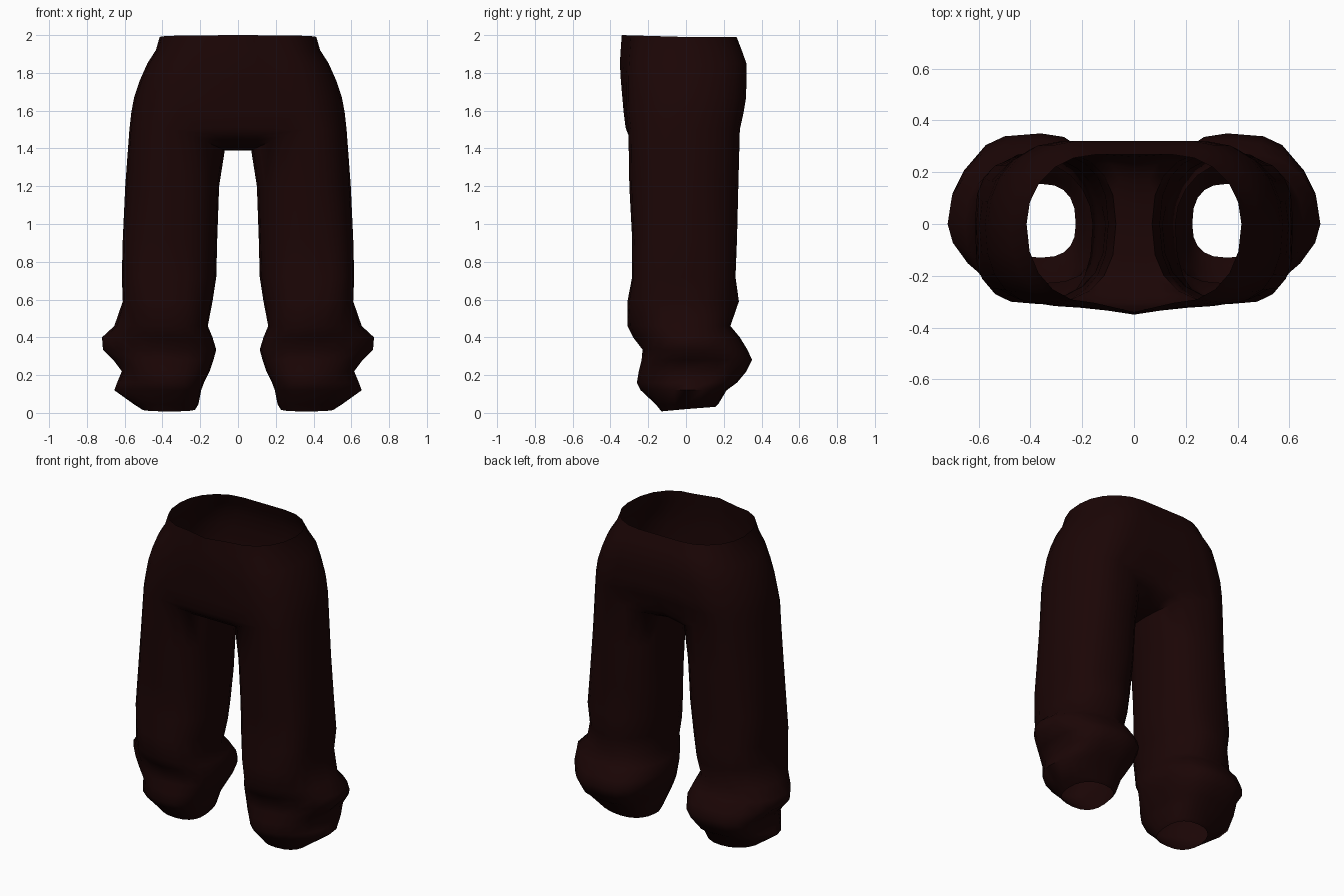
import bpy, bmesh, math

if "Cube" in bpy.data.objects:
    bpy.data.objects.remove(bpy.data.objects["Cube"])

N = 20                      # points around each leg
CX = 0.36                   # leg axis


def power(v, e=0.8):
    return math.copysign(abs(v) ** e, v) if abs(v) > 1e-6 else 0.0


# Leg rings: z, inner x, outer x, front y, back y,
# roundness front-outer, back-outer, back-inner
LEG = [
    (0.008, 0.225, 0.51, -0.13, 0.155, 0.8, 0.9, 0.8),
    (0.045, 0.21, 0.55, -0.16, 0.17, 0.9, 0.8, 0.8),
    (0.12, 0.195, 0.655, -0.24, 0.215, 1.15, 0.75, 0.8),
    (0.16, 0.18, 0.64, -0.26, 0.27, 1.1, 0.65, 0.8),
    (0.22, 0.15, 0.615, -0.25, 0.32, 0.9, 0.55, 0.8),
    (0.28, 0.13, 0.66, -0.235, 0.35, 0.9, 0.65, 0.8),
    (0.335, 0.115, 0.715, -0.23, 0.325, 1.05, 0.85, 0.85),
    (0.40, 0.135, 0.72, -0.28, 0.285, 1.15, 0.88, 0.95),
    (0.46, 0.16, 0.655, -0.31, 0.235, 0.95, 0.82, 1.05),
    (0.59, 0.135, 0.61, -0.31, 0.28, 0.65, 0.88, 1.1),
    (0.72, 0.115, 0.615, -0.285, 0.262, 0.56, 0.7, 1.0),
    (0.92, 0.11, 0.61, -0.285, 0.27, 0.65, 0.85, 0.85),
    (1.20, 0.10, 0.597, -0.30, 0.277, 0.8, 0.98, 0.8),
    (1.39, 0.07, 0.575, -0.305, 0.285, 0.85, 1.0, 0.8),
]

# Hip rings: z, arc centre x, outer x, front y, middle front y, back y
HIPS = [
    (1.59, 0.32, 0.565, -0.315, -0.33, 0.305),
    (1.67, 0.29, 0.55, -0.318, -0.337, 0.318),
    (1.76, 0.26, 0.52, -0.318, -0.345, 0.32),
    (1.85, 0.23, 0.48, -0.315, -0.35, 0.32),
    (1.92, 0.19, 0.435, -0.31, -0.346, 0.295),
    (1.99, 0.15, 0.415, -0.305, -0.34, 0.268),
]

bm = bmesh.new()


def strip(a, b, closed=False):
    for i in range(len(a) if closed else len(a) - 1):
        j = (i + 1) % len(a)
        bm.faces.new((a[i], a[j], b[j], b[i]))


# Leg with baggy cuff, angles start at the front and run round the outside
rings = []
for k, (z, xin, xout, yf, yb, ef, eb, ei) in enumerate(LEG):
    ring = []
    for i in range(N):
        a = -math.pi / 2 + 2 * math.pi * i / N
        c, s = math.cos(a), math.sin(a)
        if c < 0:
            e = 0.8 if s < 0 else ei
        else:
            e = ef if s < 0 else eb
        c, s = power(c, e), power(s, e)
        x = CX + c * ((xout - CX) if c > 0 else (CX - xin))
        y = s * (yb if s > 0 else -yf)
        zz = z
        if k == 0:
            zz += 0.012 * (1 + s)                 # hem lifts at the back
        elif k == len(LEG) - 1:
            zz += 0.11 * (1 - max(0, -math.cos(a)))  # leg top rises off the crotch
        ring.append(bm.verts.new((x, y, zz)))
    rings.append(ring)
for a, b in zip(rings, rings[1:]):
    strip(a, b, True)

# Crotch saddle from the inner half of the leg to the centre line
top = rings[-1]
inner = [top[0]] + top[:N // 2 - 1:-1]
centre, middle = [], []
for i, v in enumerate(inner):
    a = -math.pi / 2 + math.pi * i / (N // 2)
    back = i > N // 4
    y = power(math.sin(a), 0.9) * (0.26 if back else 0.32)
    z = 1.39 + (0.14 if back else 0.12) * (1 - math.cos(a))
    centre.append(bm.verts.new((0, y, z)))
    middle.append(bm.verts.new((v.co.x / 2, (y + v.co.y) / 2, (z + v.co.z) / 2)))
strip(inner, middle)
strip(middle, centre)

# Hips up to the open waist
prev = [centre[0], middle[0]] + top[:N // 2 + 1] + [middle[-1], centre[-1]]
for z, cx, xout, yf, ym, yb in HIPS:
    pts = [(0, ym), (cx / 2, (ym + yf) / 2)]
    for i in range(N // 2 + 1):
        a = -math.pi / 2 + 2 * math.pi * i / N
        e = 0.9 if i < N // 4 else 0.98
        s = power(math.sin(a), e)
        pts.append((cx + (xout - cx) * power(max(0, math.cos(a)), e),
                    s * (yb if s > 0 else -yf)))
    pts += [(cx / 2, yb), (0, yb)]
    lift = 0.01 if z > 1.95 else 0
    ring = [bm.verts.new((x, y, z + lift * max(0, -y / 0.34))) for x, y in pts]
    strip(prev, ring)
    prev = ring

bmesh.ops.recalc_face_normals(bm, faces=bm.faces)
# Outward direction check on the outermost face
far = max(bm.faces, key=lambda f: f.calc_center_median().x)
if far.normal.x < 0:
    bmesh.ops.reverse_faces(bm, faces=bm.faces)

mesh = bpy.data.meshes.new("trousers")
bm.to_mesh(mesh)
bm.free()
trousers = bpy.data.objects.new("trousers", mesh)
bpy.context.collection.objects.link(trousers)

cloth = bpy.data.materials.new("dark maroon cloth")
cloth.diffuse_color = (0.0108, 0.0016, 0.0016, 1)
cloth.use_nodes = True
cloth.node_tree.nodes["Principled BSDF"].inputs["Base Color"].default_value = cloth.diffuse_color
mesh.materials.append(cloth)

# Mirror the other leg and smooth the cloth
mirror = trousers.modifiers.new("mirror", "MIRROR")
mirror.use_clip = True
mirror.merge_threshold = 0.001
bpy.context.view_layer.objects.active = trousers
trousers.select_set(True)
bpy.ops.object.shade_smooth_by_angle(angle=math.radians(60))
